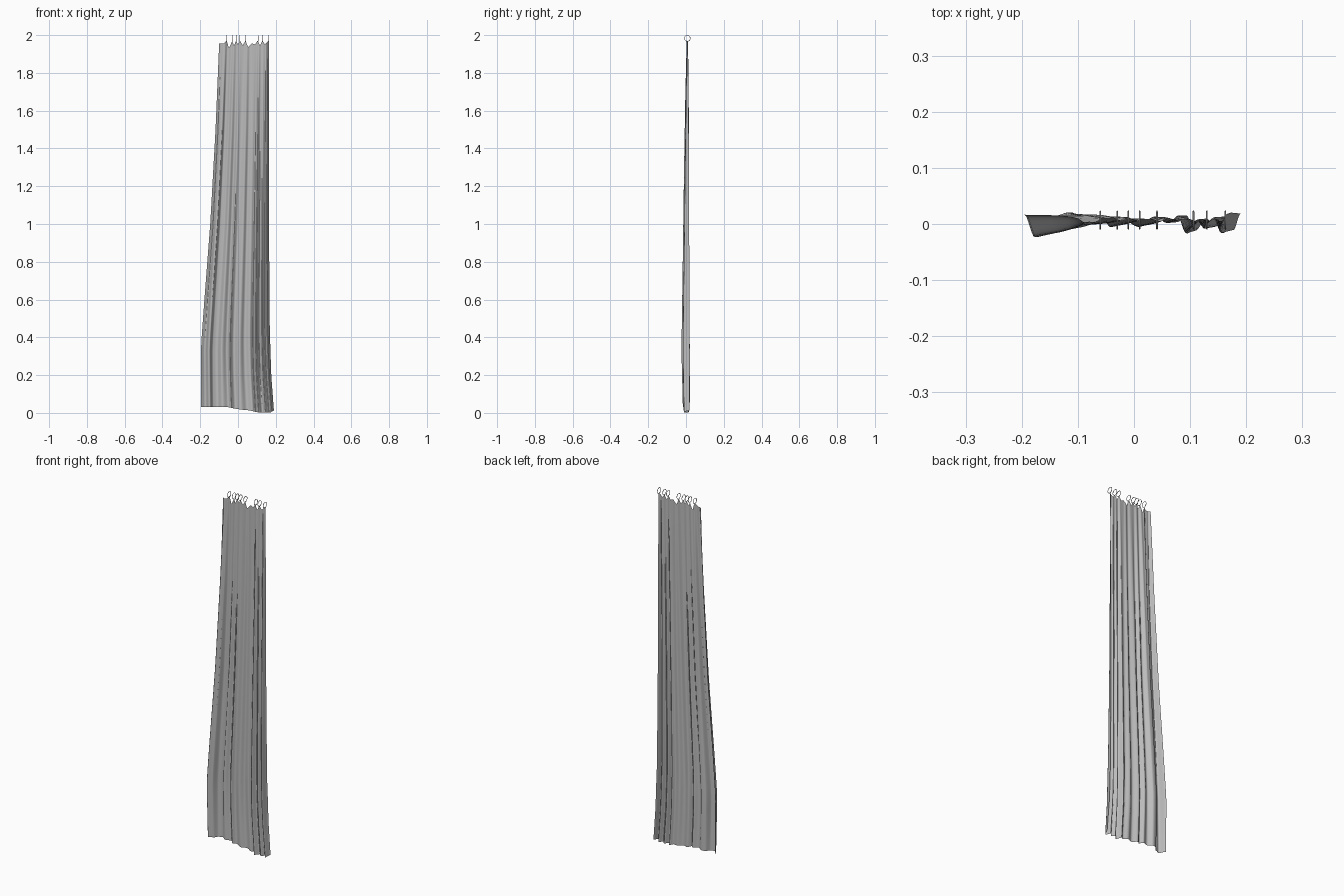
import bpy, bmesh, math

if "Cube" in bpy.data.objects:
    bpy.data.objects.remove(bpy.data.objects["Cube"])


def mat(name, v):
    m = bpy.data.materials.new(name)
    m.diffuse_color = (v, v, v, 1)
    m.use_nodes = True
    m.node_tree.nodes["Principled BSDF"].inputs["Base Color"].default_value = m.diffuse_color
    return m


def lerp(pts, t, smooth=False):
    """Interpolate a value along sorted (t, value) points."""
    if t <= pts[0][0]:
        return pts[0][1]
    for (a, p), (b, q) in zip(pts, pts[1:]):
        if t <= b:
            f = (t - a) / (b - a)
            if smooth:
                f = f * f * (3 - 2 * f)
            return p + (q - p) * f
    return pts[-1][1]


cloth = mat("grey cloth", 0.5)
metal = mat("grey metal", 0.5)
RING_X = [-0.06, -0.03, -0.01, 0.01, 0.041, 0.106, 0.13, 0.163]

# Outline of the cloth by height
LEFT = [(0, -0.195), (0.35, -0.196), (0.6, -0.178), (1.0, -0.147), (1.5, -0.119), (1.95, -0.10)]
RIGHT = [(0, 0.191), (0.2, 0.176), (0.45, 0.168), (1.0, 0.164), (1.95, 0.164)]
# Height of the top hem between the rings and of the bottom hem, across the width
HEM_TOP = [(0, 1.955), (0.09, 1.955), (0.15, 1.972), (0.2, 1.93), (0.26, 1.968), (0.3, 1.945),
           (0.34, 1.97), (0.38, 1.95), (0.42, 1.97), (0.475, 1.945), (0.53, 1.972), (0.58, 1.935),
           (0.66, 1.957), (0.72, 1.95), (0.77, 1.97), (0.82, 1.945), (0.87, 1.97), (0.92, 1.95),
           (0.99, 1.97)]
HEM_LOW = [(0, 0.03), (0.3, 0.032), (0.6, 0.016), (0.8, 0.003), (0.95, 0.003), (1, 0.012)]
# Depth of the folds across the width
FOLDS = [(0, 0.7), (0.05, -1), (0.12, -0.7), (0.17, 0.7), (0.23, 0.9), (0.30, -0.1), (0.36, 0.55),
         (0.42, -0.2), (0.48, 0.45), (0.55, -0.3), (0.63, 0.5), (0.70, 0.1), (0.75, 0.6),
         (0.795, -0.75), (0.84, 0.3), (0.88, -0.35), (0.93, 0.5), (0.965, -0.7), (1, 0.8)]
DEPTH = [(0, 0.018), (0.3, 0.023), (0.8, 0.018), (1.3, 0.014), (1.7, 0.009), (1.95, 0.004)]
MIDDLE = [(0, 0.003), (0.4, 0.0), (1.2, 0.004), (1.95, 0.007)]

# Curtain: a pleated sheet that narrows and flattens toward the top
NU, NV = 160, 32
bm = bmesh.new()
grid = []
for j in range(NV + 1):
    row = []
    for i in range(NU + 1):
        u, v = i / NU, j / NV
        low = lerp(HEM_LOW, u, True)
        z = low + (1.955 - low) * v
        z += (lerp(HEM_TOP, u) - 1.955) * max(0, (v - 0.9) / 0.1)
        left, right = lerp(LEFT, z), lerp(RIGHT, z)
        x = left + (right - left) * u
        x += 0.003 * math.sin(u * 38) * math.sin(math.pi * u) * (1 - v)
        y = lerp(MIDDLE, z) + lerp(DEPTH, z) * lerp(FOLDS, u, True)
        y += 0.0015 * math.sin(u * 70 + z * 1.5) * (1 - 0.5 * v)
        row.append(bm.verts.new((x, y, z)))
    grid.append(row)
for a, b in zip(grid, grid[1:]):
    for i in range(NU):
        bm.faces.new((a[i], a[i + 1], b[i + 1], b[i])).smooth = True
me = bpy.data.meshes.new("curtain")
bm.to_mesh(me)
bm.free()
me.materials.append(cloth)
curtain = bpy.data.objects.new("curtain", me)
bpy.context.collection.objects.link(curtain)

# Hanging rings threaded through the hem peaks
for k, x in enumerate(RING_X):
    bpy.ops.mesh.primitive_torus_add(
        major_segments=24, minor_segments=8, major_radius=0.0155, minor_radius=0.0014,
        location=(x, 0.007, 1.983), rotation=(0, math.pi / 2, 0))
    ring = bpy.context.object
    ring.name = f"ring_{k + 1}"
    ring.data.materials.append(metal)
    bpy.ops.object.shade_smooth()
